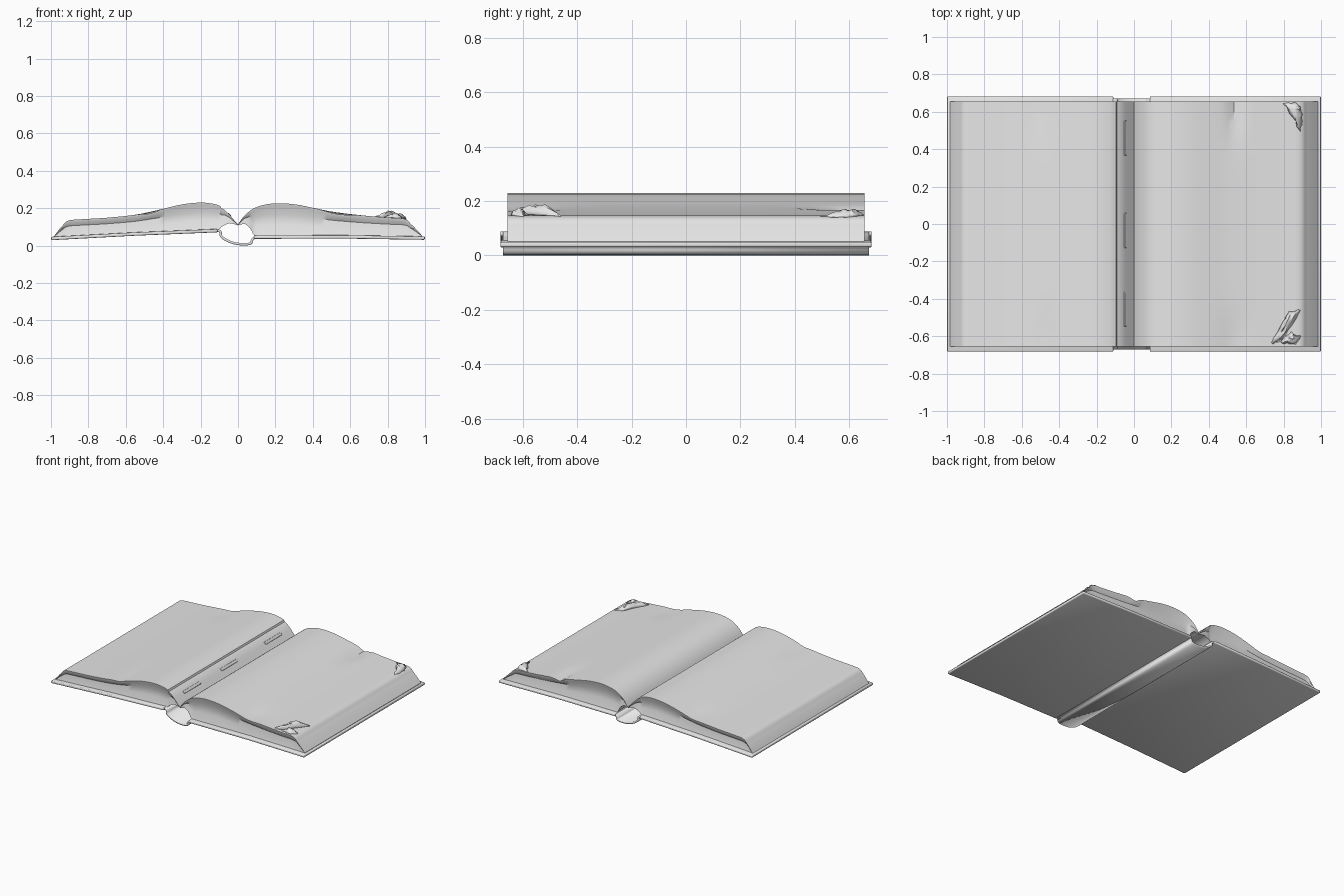
import bpy, bmesh, math, random
from mathutils import Vector

if "Cube" in bpy.data.objects:
    bpy.data.objects.remove(bpy.data.objects["Cube"])

random.seed(4)
grey = bpy.data.materials.new("light_grey")
grey.diffuse_color = (0.8, 0.8, 0.8, 1)
grey.use_nodes = True
grey.node_tree.nodes["Principled BSDF"].inputs["Base Color"].default_value = grey.diffuse_color


def finish(name, bm, angle=35):
    bmesh.ops.remove_doubles(bm, verts=bm.verts, dist=1e-5)
    bmesh.ops.recalc_face_normals(bm, faces=bm.faces)
    me = bpy.data.meshes.new(name)
    bm.to_mesh(me)
    bm.free()
    ob = bpy.data.objects.new(name, me)
    bpy.context.collection.objects.link(ob)
    me.materials.append(grey)
    bpy.ops.object.select_all(action='DESELECT')
    ob.select_set(True)
    bpy.context.view_layer.objects.active = ob
    bpy.ops.object.shade_smooth_by_angle(angle=math.radians(angle))
    return ob


def modifier(ob, kind, **settings):
    m = ob.modifiers.new(kind.title(), kind)
    for k, v in settings.items():
        setattr(m, k, v)


def smooth_path(pts, steps=4):
    """Catmull-Rom curve through 2D points."""
    p = [Vector(q) for q in pts]
    p = [2 * p[0] - p[1]] + p + [2 * p[-1] - p[-2]]
    out = []
    for a, b, c, d in zip(p, p[1:], p[2:], p[3:]):
        for s in range(steps):
            t = s / steps
            out.append(0.5 * (2 * b + (c - a) * t + (2 * a - 5 * b + 4 * c - d) * t * t
                              + (3 * b - a - 3 * c + d) * t ** 3))
    return out + [p[-2]]


def height(path, x):
    """Piecewise linear height of a left-to-right path."""
    for (x0, z0), (x1, z1) in zip(path, path[1:]):
        if x <= x1:
            return z0 + (z1 - z0) * max(0, x - x0) / max(x1 - x0, 1e-6)
    return path[-1][1]


# soft dents in the sheets: x, y, width, length, depth
DENTS = [(0.54, 0.62, 0.035, 0.15, 0.022), (0.54, -0.62, 0.07, 0.14, 0.010),
         (-0.47, -0.62, 0.04, 0.16, 0.010), (-0.5, 0.62, 0.06, 0.14, 0.008)]


def dent(x, y):
    return sum(d * math.exp(-((x - cx) / w) ** 2 - ((y - cy) / l) ** 2)
               for cx, cy, w, l, d in DENTS)


def page_block(name, top, bottom):
    """Lofts cross rings along x, with hollowed head and tail edges."""
    bm = bmesh.new()
    ys = [-0.655 + 1.31 * i / 24 for i in range(25)]
    rings = []
    for x, zt in top:
        zb = min(height(bottom, x), zt - 0.003)
        h = zt - zb
        lip = min(0.012, 0.2 * h)
        side = [(0.65, zb), (0.652 - 0.1 * h, zb + h * 0.35),
                (0.652 - 0.13 * h, zb + h * 0.65), (0.653, zt - lip)]
        ring = [(-y, z) for y, z in side]
        ring += [(y, zt - min(dent(x, y), h * 0.5)) for y in ys]
        ring += side[::-1]
        # keep the lip under the dented edge
        for k in (3, -4):
            y, z = ring[k]
            ring[k] = (y, z - min(dent(x, y), h * 0.5))
        rings.append([bm.verts.new((x, y, z)) for y, z in ring])
    n = len(rings[0])
    for a, b in zip(rings, rings[1:]):
        for j in range(n):
            k = (j + 1) % n
            bm.faces.new((a[j], a[k], b[k], b[j]))
    bm.faces.new(rings[0])
    bm.faces.new(rings[-1])
    return finish(name, bm)


def strip(name, outline, half, thick, offset, bevel=0.0):
    """Sheet along a profile, run along y and given thickness."""
    bm = bmesh.new()
    rows = [[bm.verts.new((x, y, z)) for x, z in outline] for y in (-half, half)]
    for i in range(len(outline) - 1):
        bm.faces.new((rows[0][i], rows[0][i + 1], rows[1][i + 1], rows[1][i]))
    ob = finish(name, bm)
    modifier(ob, 'SOLIDIFY', thickness=thick, offset=offset)
    if bevel:
        modifier(ob, 'BEVEL', width=bevel, segments=2, limit_method='ANGLE')
    return ob


# page blocks
left_top = smooth_path([(-0.985, 0.047), (-0.965, 0.075), (-0.94, 0.105), (-0.91, 0.133),
                        (-0.85, 0.140), (-0.7, 0.149), (-0.55, 0.165), (-0.42, 0.192),
                        (-0.3, 0.220), (-0.2, 0.230), (-0.13, 0.223), (-0.095, 0.212)])
left_top += [Vector(q) for q in [(-0.09, 0.2), (-0.07, 0.19), (-0.045, 0.165),
                                 (-0.02, 0.135), (0.0, 0.113)]]
left_bottom = [(-0.985, 0.043), (-0.1, 0.086), (-0.085, 0.105), (-0.04, 0.122), (0, 0.108)]
right_top = smooth_path([(0.0, 0.113), (0.03, 0.155), (0.07, 0.190), (0.12, 0.213),
                         (0.2, 0.226), (0.3, 0.221), (0.4, 0.202), (0.5, 0.182),
                         (0.65, 0.163), (0.8, 0.150), (0.89, 0.143), (0.925, 0.115),
                         (0.955, 0.085), (0.985, 0.052)])
right_bottom = [(0, 0.108), (0.035, 0.118), (0.065, 0.095), (0.085, 0.053), (0.985, 0.048)]
page_block("left_pages", left_top, left_bottom)
page_block("right_pages", right_top, right_bottom)

# covers and the hollow rounded spine
strip("left_cover", [(-0.999, 0.038), (-0.55, 0.062), (-0.11, 0.08)], 0.682, 0.018, 0, 0.005)
strip("right_cover", [(0.085, 0.045), (0.55, 0.047), (0.999, 0.04)], 0.682, 0.018, 0, 0.005)
spine = smooth_path([(-0.118, 0.082), (-0.095, 0.075), (-0.09, 0.05), (-0.06, 0.028), (-0.02, 0.013),
                     (0.03, 0.007), (0.068, 0.012), (0.076, 0.03), (0.09, 0.045)])
strip("spine", spine, 0.672, 0.013, 0)

# binding stitches on the gutter slope
for y in (0.46, -0.035, -0.455):
    bm = bmesh.new()
    bmesh.ops.create_cube(bm, size=1)
    bmesh.ops.scale(bm, vec=(0.02, 0.185, 0.008), verts=bm.verts)
    ob = finish("stitch", bm)
    ob.location = (-0.046, y, 0.166)
    ob.rotation_euler = (0, math.radians(47), 0)
    modifier(ob, 'BEVEL', width=0.003, segments=2)


def crumple(name, corners, lift):
    """Wrinkled, raised scrap of paper over four ground corners."""
    bm = bmesh.new()
    n = 7
    a, b, c, d = [Vector(q) for q in corners]
    grid = []
    for i in range(n):
        row = []
        for j in range(n):
            u, v = i / (n - 1), j / (n - 1)
            p = (a * (1 - u) + b * u) * (1 - v) + (d * (1 - u) + c * u) * v
            bump = math.sin(math.pi * u) * math.sin(math.pi * v) ** 0.5
            z = height(right_top, p.x) + 0.002 + lift * bump * random.uniform(0.55, 1.1)
            jitter = [random.uniform(-0.006, 0.006) for _ in range(2)]
            row.append(bm.verts.new((p.x + jitter[0], p.y + jitter[1], z)))
        grid.append(row)
    for i in range(n - 1):
        for j in range(n - 1):
            bm.faces.new((grid[i][j], grid[i + 1][j], grid[i + 1][j + 1], grid[i][j + 1]))
    ob = finish(name, bm, 50)
    modifier(ob, 'SOLIDIFY', thickness=0.005, offset=-1)


# torn, curled corners of the right page
crumple("back_torn_corner", [(0.80, 0.645), (0.89, 0.50), (0.90, 0.60), (0.87, 0.65)], 0.025)
crumple("front_torn_fold", [(0.73, -0.64), (0.80, -0.62), (0.89, -0.46), (0.82, -0.47)], 0.04)
crumple("front_torn_corner", [(0.78, -0.635), (0.86, -0.645), (0.895, -0.60), (0.84, -0.58)], 0.025)
